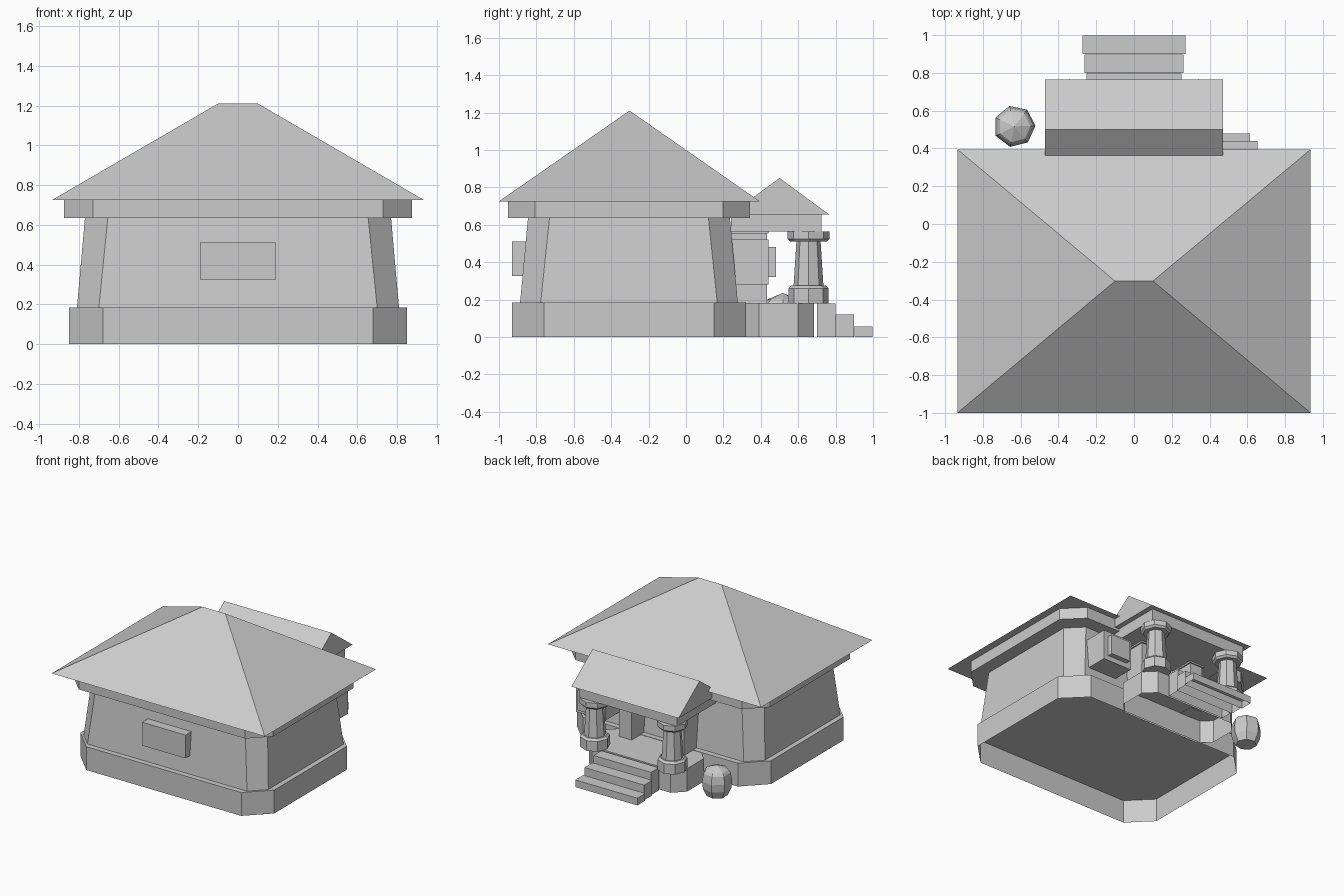
import bpy, bmesh, math

default = bpy.data.objects.get("Cube")
if default:
    bpy.data.objects.remove(default, do_unlink=True)

stone = bpy.data.materials.new("plain_grey")
stone.use_nodes = True
GREY = (0.6, 0.6, 0.6, 1)
stone.diffuse_color = GREY
stone.node_tree.nodes["Principled BSDF"].inputs["Base Color"].default_value = GREY


def loft(name, rings, open_bottom=False):
    """Skin a stack of matching rings and cap both ends."""
    bm = bmesh.new()
    loops = [[bm.verts.new(p) for p in ring] for ring in rings]
    for a, b in zip(loops, loops[1:]):
        n = len(a)
        for i in range(n):
            j = (i + 1) % n
            bm.faces.new((a[i], a[j], b[j], b[i]))
    bm.faces.new(loops[-1])
    bottom = bm.faces.new(loops[0][::-1])
    bmesh.ops.remove_doubles(bm, verts=bm.verts, dist=0.0001)
    bmesh.ops.recalc_face_normals(bm, faces=bm.faces)
    if open_bottom and bottom.is_valid:
        bmesh.ops.delete(bm, geom=[bottom], context='FACES_ONLY')
    mesh = bpy.data.meshes.new(name)
    bm.to_mesh(mesh)
    bm.free()
    mesh.materials.append(stone)
    ob = bpy.data.objects.new(name, mesh)
    bpy.context.collection.objects.link(ob)
    return ob


def rect(x0, x1, y0, y1, z):
    return [(x0, y0, z), (x1, y0, z), (x1, y1, z), (x0, y1, z)]


def box(name, x, y, z, open_bottom=False):
    return loft(name, [rect(*x, *y, h) for h in z], open_bottom)


def chamfered(hx, hy, c, cy, z):
    """Rectangle with cut corners, centred on x = 0."""
    quarter = [(hx, hy - c), (hx - c, hy)]
    pts = quarter + [(-x, y) for x, y in quarter[::-1]]
    pts += [(-x, -y) for x, y in pts]
    return [(x, y + cy, z) for x, y in pts]


def ngon(cx, cy, r, z, n, turn):
    return [(cx + r * math.cos(turn + math.tau * i / n),
             cy + r * math.sin(turn + math.tau * i / n), z) for i in range(n)]


def turned(name, cx, cy, profile, n, turn):
    return loft(name, [ngon(cx, cy, r, z, n, turn) for r, z in profile])


# Main building
MID = -0.305
loft("foundation", [chamfered(0.85, 0.625, 0.17, MID, z) for z in (0, 0.185)], True)
loft("walls", [chamfered(0.81, 0.582, 0.11, MID, 0.185),
               chamfered(0.77, 0.54, 0.115, MID, 0.635)])
loft("cornice", [chamfered(0.875, 0.648, 0.145, MID, z) for z in (0.635, 0.725)])
loft("main_roof", [rect(-0.935, 0.935, -1, 0.395, 0.725),
                   rect(-0.1, 0.1, -0.302, -0.302, 1.21)])
box("front_panel", (-0.19, 0.19), (-0.93, -0.84), (0.325, 0.51))

# Back window with a raised inner panel
box("window_frame", (0.40, 0.655), (0.235, 0.44), (0.28, 0.52))
box("window_panel", (0.44, 0.615), (0.43, 0.48), (0.32, 0.48))

# Porch
loft("porch_floor", [chamfered(0.43, 0.19, 0.085, 0.495, z) for z in (0, 0.182)], True)
box("porch_beam", (-0.43, 0.43), (0.24, 0.725), (0.565, 0.655))
loft("porch_roof", [rect(-0.47, 0.47, 0.235, 0.765, 0.655),
                    rect(-0.47, 0.47, 0.5, 0.5, 0.85)])

# Columns and wall pilasters, mirrored
for side, s in (("left", 1), ("right", -1)):
    cx = s * 0.34
    for part, profile in (("base", [(0.108, 0.18), (0.108, 0.26), (0.092, 0.275)]),
                          ("shaft", [(0.08, 0.27), (0.064, 0.52)]),
                          ("capital", [(0.098, 0.51), (0.112, 0.525), (0.112, 0.565)])):
        turned(f"{side}_column_{part}", cx, 0.655, profile, 8, math.pi / 2)
    px = s * 0.23
    box(f"{side}_pilaster", (px - 0.055, px + 0.055), (0.235, 0.432), (0.18, 0.555))
    box(f"{side}_pilaster_cap", (px - 0.065, px + 0.065), (0.235, 0.442), (0.553, 0.567))

# Steps
for i, (w, h) in enumerate(((0.252, 0.18), (0.262, 0.12), (0.272, 0.057))):
    y = 0.7 + 0.1 * i
    box(f"step_{i + 1}", (-w, w), (y, y + 0.098), (0, h), True)

# Barrel
turned("barrel", -0.633, 0.517,
       [(0.078, 0), (0.105, 0.06), (0.111, 0.12), (0.1, 0.18), (0.085, 0.2), (0.0001, 0.235)],
       7, math.radians(104))
